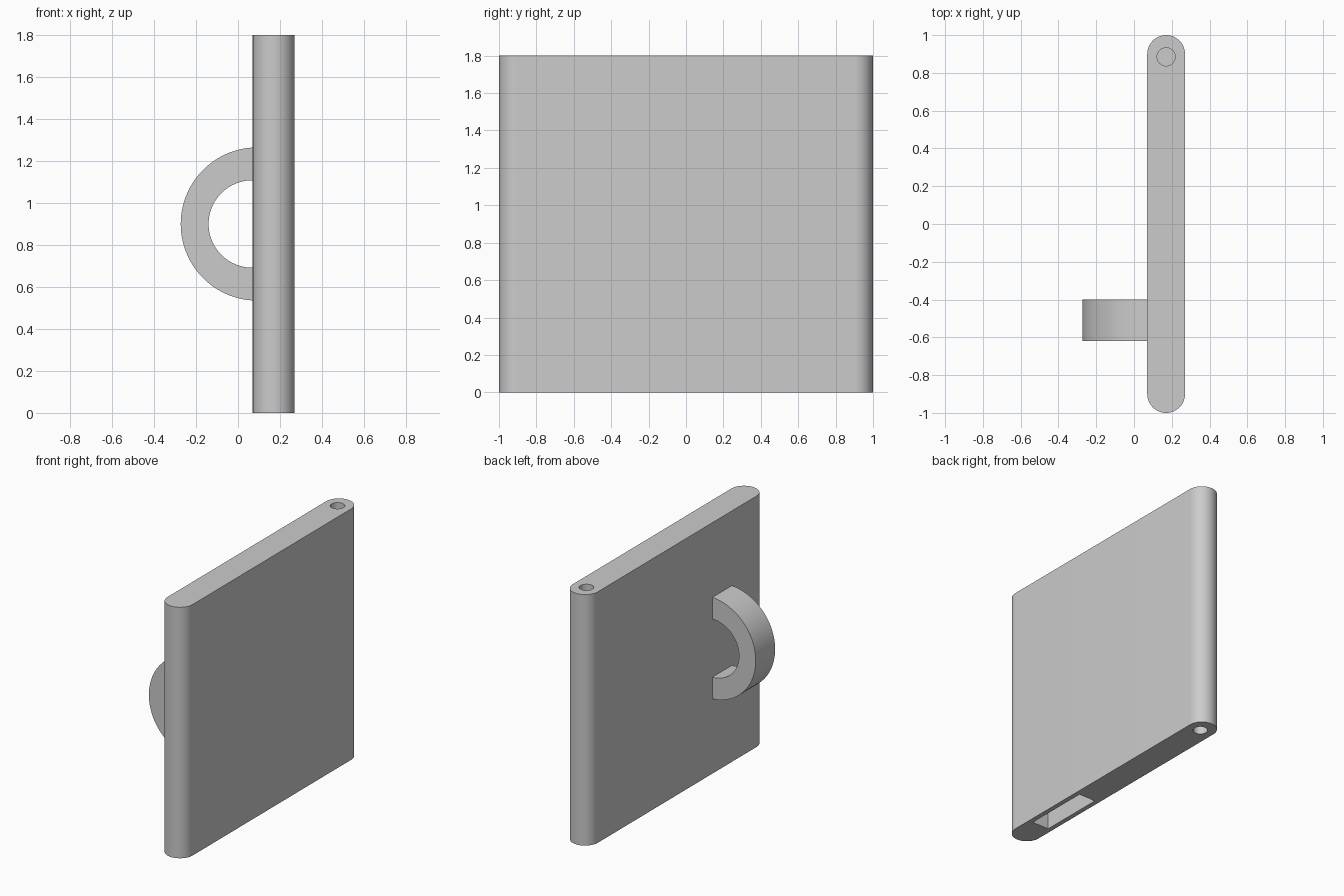
import bpy
import bmesh
from math import pi, sin, cos, acos, radians

# Remove the default object
cube = bpy.data.objects.get("Cube")
if cube:
    bpy.data.objects.remove(cube, do_unlink=True)

# Single plain grey material
GREY = (0.6, 0.6, 0.6, 1.0)
grey = bpy.data.materials.new("plain_grey")
grey.use_nodes = True
grey.diffuse_color = GREY
grey.node_tree.nodes["Principled BSDF"].inputs["Base Color"].default_value = GREY

PANEL_X, PANEL_R, HEIGHT = 0.17, 0.1, 1.8
FACE_X = PANEL_X - PANEL_R
END_Y = 0.9


def arc(cx, cy, r, start, end, steps):
    """Points along a circular arc, both ends included."""
    angles = [start + (end - start) * i / steps for i in range(steps + 1)]
    return [(cx + r * cos(a), cy + r * sin(a)) for a in angles]


def extrude_profile(name, points, offset):
    """Fill a closed outline of 3D points and extrude it by an offset."""
    bm = bmesh.new()
    face = bm.faces.new([bm.verts.new(p) for p in points])
    grown = bmesh.ops.extrude_face_region(bm, geom=[face], use_keep_orig=True)
    moved = [v for v in grown["geom"] if isinstance(v, bmesh.types.BMVert)]
    bmesh.ops.translate(bm, vec=offset, verts=moved)
    bmesh.ops.recalc_face_normals(bm, faces=bm.faces)
    mesh = bpy.data.meshes.new(name)
    bm.to_mesh(mesh)
    bm.free()
    mesh.materials.append(grey)
    obj = bpy.data.objects.new(name, mesh)
    bpy.context.collection.objects.link(obj)
    return obj


def activate(obj):
    bpy.ops.object.select_all(action='DESELECT')
    obj.select_set(True)
    bpy.context.view_layer.objects.active = obj


def cut(target, cutter):
    """Subtract the cutter and then discard it."""
    cutter.hide_render = True
    mod = target.modifiers.new("cut", 'BOOLEAN')
    mod.operation = 'DIFFERENCE'
    mod.solver = 'EXACT'
    mod.object = cutter
    activate(target)
    bpy.ops.object.modifier_apply(modifier=mod.name)
    bpy.data.objects.remove(cutter, do_unlink=True)


# Upright panel with rounded front and back edges
outline = (arc(PANEL_X, END_Y, PANEL_R, 0, pi, 32)
           + arc(PANEL_X, -END_Y, PANEL_R, pi, 2 * pi, 32))
panel = extrude_profile("panel", [(x, y, 0) for x, y in outline], (0, 0, HEIGHT))

# Blind pin holes in the top and bottom of the back edge
DEPTH, LIP = 0.2, 0.05
for base in (-LIP, HEIGHT - DEPTH):
    ring = arc(PANEL_X, 0.885, 0.048, 0, 2 * pi, 32)[:-1]
    cut(panel, extrude_profile("pin_hole", [(x, y, base) for x, y in ring],
                               (0, 0, DEPTH + LIP)))

# Rectangular slot in the underside near the front edge
half = 0.066
slot = [(PANEL_X + sx * half, y, -LIP)
        for sx, y in ((-1, -0.76), (1, -0.76), (1, -0.28), (-1, -0.28))]
cut(panel, extrude_profile("slot", slot, (0, 0, 0.4 + LIP)))

# Half-ring handle on the right face, slightly sunk into the panel
MID_Z, ROOT_X = HEIGHT / 2, FACE_X + 0.005


def handle_arc(cx, r):
    """Arc bulging towards -x, from the top root to the bottom root."""
    a = acos((ROOT_X - cx) / r)
    return arc(cx, MID_Z, r, a, 2 * pi - a, 48)


profile = handle_arc(0.092, 0.365) + handle_arc(0.068, 0.208)[::-1]
handle = extrude_profile("handle", [(x, -0.62, z) for x, z in profile], (0, 0.22, 0))

# Smooth curved walls, crisp edges
for obj in (panel, handle):
    activate(obj)
    bpy.ops.object.shade_smooth_by_angle(angle=radians(30))
